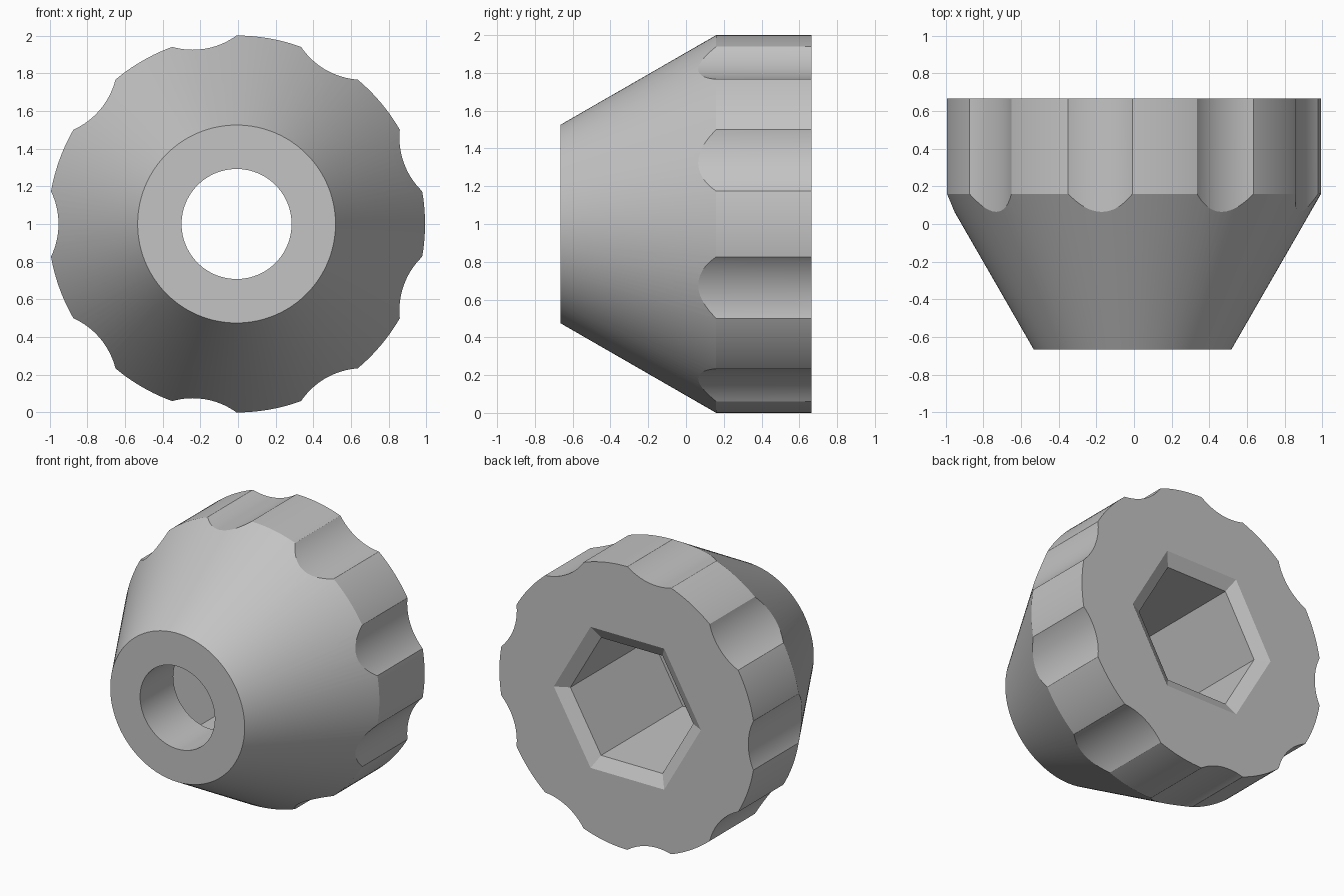
import bpy
import bmesh
from math import cos, sin, radians, pi, tau

cube = bpy.data.objects.get("Cube")
if cube:
    bpy.data.objects.remove(cube, do_unlink=True)

AXIS_X, AXIS_Z = -0.0075, 1.0    # knob axis runs along y
FRONT, BACK = -0.665, 0.665
SHOULDER = 0.16                  # cone meets the straight rim

grey = bpy.data.materials.new("light_grey")
grey.use_nodes = True
colour = (0.55, 0.55, 0.55, 1)
grey.diffuse_color = colour
grey.node_tree.nodes["Principled BSDF"].inputs["Base Color"].default_value = colour


def add_turned(bm, profile, sides, x=AXIS_X, z=AXIS_Z):
    """Closed solid of (radius, y) rings around an axis parallel to y."""
    rings = [[bm.verts.new((x + r * cos(tau * i / sides), y, z + r * sin(tau * i / sides)))
              for i in range(sides)] for r, y in profile]
    for a, b in zip(rings, rings[1:]):
        for i in range(sides):
            j = (i + 1) % sides
            bm.faces.new((a[i], a[j], b[j], b[i]))
    bm.faces.new(rings[0])
    bm.faces.new(rings[-1])


def make_object(name, bm):
    bmesh.ops.recalc_face_normals(bm, faces=bm.faces[:])
    mesh = bpy.data.meshes.new(name)
    bm.to_mesh(mesh)
    bm.free()
    mesh.materials.append(grey)
    obj = bpy.data.objects.new(name, mesh)
    bpy.context.collection.objects.link(obj)
    return obj


# Knob body: cone with a straight rim
bm = bmesh.new()
add_turned(bm, [(0.525, FRONT), (1.0, SHOULDER), (1.0, BACK)], 180)
knob = make_object("knob_body", bm)

# Nine finger grooves around the rim
bm = bmesh.new()
for k in range(9):
    a = pi + radians(40) * k
    add_turned(bm, [(0.397, -0.4), (0.397, 1.0)], 128,
               AXIS_X + 1.342 * cos(a), AXIS_Z + 1.342 * sin(a))
grooves = make_object("groove_cutter", bm)

# Hexagonal nut pocket with a chamfered mouth
bm = bmesh.new()
add_turned(bm, [(0.48, -0.295), (0.48, BACK - 0.05), (0.575, BACK), (0.575, 0.8)], 6)
pocket = make_object("pocket_cutter", bm)

# Round bolt hole through the front
bm = bmesh.new()
add_turned(bm, [(0.292, -1.0), (0.292, 0.2)], 96)
hole = make_object("hole_cutter", bm)

# Cut everything out of the body
bpy.ops.object.select_all(action="DESELECT")
bpy.context.view_layer.objects.active = knob
knob.select_set(True)
for cutter in (grooves, pocket, hole):
    cutter.hide_render = True
    mod = knob.modifiers.new(cutter.name, "BOOLEAN")
    mod.operation = "DIFFERENCE"
    mod.solver = "EXACT"
    mod.object = cutter
    bpy.ops.object.modifier_apply(modifier=mod.name)
    bpy.data.objects.remove(cutter, do_unlink=True)

# Smooth curved walls, crisp edges
bpy.ops.object.shade_smooth_by_angle(angle=radians(15))
